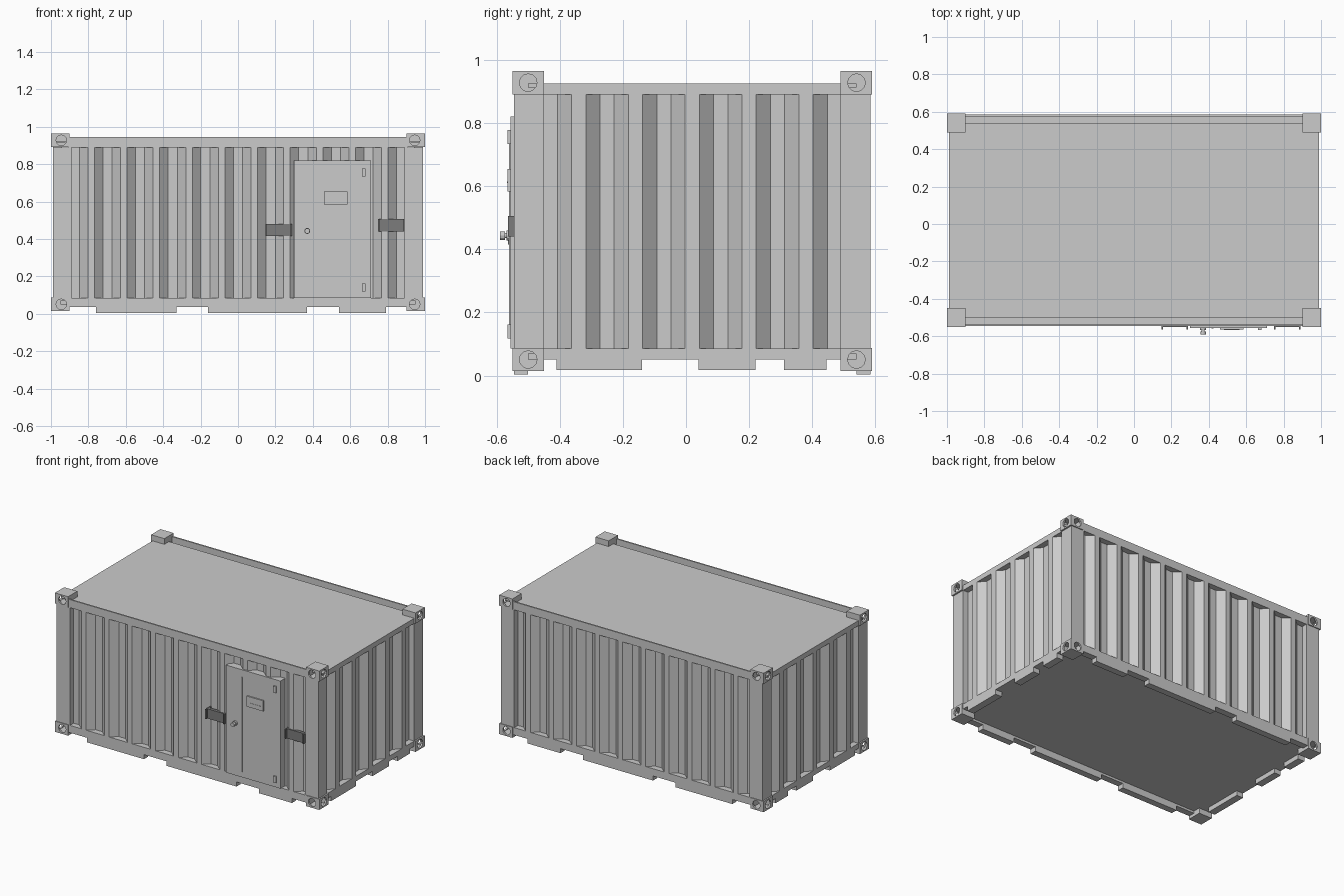
import bpy, bmesh
from math import pi
from mathutils import Matrix

if "Cube" in bpy.data.objects:
    bpy.data.objects.remove(bpy.data.objects["Cube"])

CY = 0.02            # centre of the body in y
HX, HY = 0.99, 0.565  # half sizes of the body
LO, HI = 0.085, 0.89  # wall bottom and top


def add_object(name, bm):
    me = bpy.data.meshes.new(name)
    bm.to_mesh(me)
    bm.free()
    ob = bpy.data.objects.new(name, me)
    bpy.context.collection.objects.link(ob)
    return ob


def put_box(bm, x, y, z):
    c = [(a + b) / 2 for a, b in (x, y, z)]
    s = [abs(b - a) for a, b in (x, y, z)]
    bmesh.ops.create_cube(bm, size=1, matrix=Matrix.Translation(c) @ Matrix.Diagonal((*s, 1)))


def boxes(name, *parts):
    bm = bmesh.new()
    for p in parts:
        put_box(bm, *p)
    return add_object(name, bm)


def put_cyl(bm, r, depth, axis, loc=(0, 0, 0), n=12):
    rot = Matrix.Rotation(pi / 2, 4, 'Y' if axis == 'X' else 'X')
    bmesh.ops.create_cone(bm, cap_ends=True, segments=n, radius1=r, radius2=r,
                          depth=depth, matrix=Matrix.Translation(loc) @ rot)


# Corner posts and ridged walls: one closed outline around all four sides, extruded upwards
def side(half, post, n, period, slope, flat, depth):
    """(along, inward) points of one wall, starting at its first corner"""
    pts = [(-half, 0), (-post, 0), (-post, depth)]
    width = 2 * slope + flat
    start = -((n - 1) * period + width) / 2
    for i in range(n):
        a = start + i * period
        pts += [(a, depth), (a + slope, 0), (a + slope + flat, 0), (a + width, depth)]
    return pts + [(post, depth), (post, 0)]


long_side = side(HX, 0.89, 10, 0.1745, 0.045, 0.035, 0.04)
short_side = side(HY, 0.47, 5, 0.18, 0.045, 0.045, 0.04)
outline = [(a, -HY + d) for a, d in long_side]
outline += [(HX - d, a) for a, d in short_side]
outline += [(-a, HY - d) for a, d in long_side]
outline += [(-HX + d, -a) for a, d in short_side]
bm = bmesh.new()
low = [bm.verts.new((x, y + CY, LO)) for x, y in outline]
top = [bm.verts.new((x, y + CY, HI)) for x, y in outline]
for i in range(len(low)):
    j = (i + 1) % len(low)
    bm.faces.new((low[i], low[j], top[j], top[i]))
add_object("corrugated_walls", bm)

# Roof and floor sheets
inner_y = (CY - 0.52, CY + 0.52)
boxes("roof", ((-HX, HX), inner_y, (0.912, 0.925)))
boxes("floor", ((-0.95, 0.95), inner_y, (0.05, 0.07)))

# Long rails: upper gutter with a raised lip, lower rail with hanging tabs
for s, tag in ((-1, "front"), (1, "back")):
    outer, lip, inner = CY + s * HY, CY + s * (HY - 0.01), CY + s * 0.52
    boxes(tag + "_top_rail",
          ((-0.905, 0.905), (outer, lip), (HI, 0.945)),
          ((-0.905, 0.905), (lip, inner), (HI, 0.9)),
          ((-0.905, 0.905), (inner, inner - s * 0.01), (HI, 0.92)))
    boxes(tag + "_bottom_rail",
          ((-0.905, 0.905), (outer, inner), (0.035, LO)),
          *[((a, b), (outer, inner), (0.004, 0.035))
            for a, b in ((-0.76, -0.33), (-0.16, 0.37), (0.54, 0.79))])

# End rails
for s, tag in ((-1, "left"), (1, "right")):
    outer, lip, inner = s * HX, s * (HX - 0.012), s * (HX - 0.05)
    boxes(tag + "_top_rail",
          ((outer, lip), (CY - 0.475, CY + 0.475), (HI, 0.924)),
          ((lip, inner), (CY - 0.47, CY + 0.47), (HI, 0.9)))
    boxes(tag + "_bottom_rail",
          ((outer, inner), (CY - 0.475, CY + 0.475), (0.05, LO)),
          *[((outer, inner), (a, b), (0.018, 0.05))
            for a, b in ((-0.41, -0.14), (0.04, 0.22), (0.31, 0.445))])

# Hollow corner castings with round holes on the two outer faces, cut once
casting = boxes("corner_casting", ((-0.05, 0.05), (-0.05, 0.05), (-0.0365, 0.0365)))
cutters = [boxes("cutter", ((-0.038, 0.038), (-0.038, 0.038), (-0.03, 0.03)))]
for axis, loc in (("X", (0.06, 0, 0)), ("Y", (-0.005, 0.06, 0))):
    bm = bmesh.new()
    put_cyl(bm, 0.028, 0.08, axis, loc)
    cutters.append(add_object("cutter", bm))
for c in cutters:
    c.hide_render = True
    m = casting.modifiers.new("cut", 'BOOLEAN')
    m.operation, m.solver, m.object = 'DIFFERENCE', 'EXACT', c
dg = bpy.context.evaluated_depsgraph_get()
mesh = bpy.data.meshes.new_from_object(casting.evaluated_get(dg))
for ob in cutters + [casting]:
    bpy.data.objects.remove(ob)

# Mirrored copies at the eight corners
for sx in (-1, 1):
    for sy in (-1, 1):
        me = mesh.copy()
        me.transform(Matrix.Diagonal((sx, sy, 1, 1)))
        if sx * sy < 0:
            me.flip_normals()
        for z in (0.0505, 0.9275):
            ob = bpy.data.objects.new("corner_casting", me)
            ob.location = (sx * 0.95, CY + sy * 0.52, z)
            bpy.context.collection.objects.link(ob)

# Door with vertical trim bar, sign plate and hinges
F = -0.556
boxes("door", ((0.30, 0.71), (F, -0.50), (LO, 0.82)))
boxes("door_trim_bar", ((0.414, 0.424), (F - 0.004, F + 0.01), (0.125, 0.77)))
boxes("door_plate", ((0.46, 0.585), (F - 0.009, F + 0.01), (0.583, 0.655)),
      ((0.48, 0.565), (F - 0.011, F), (0.61, 0.614)))
for z in (0.14, 0.755):
    boxes("door_hinge", ((0.662, 0.682), (F - 0.01, F + 0.01), (z - 0.022, z + 0.022)))

# Door knob
bm = bmesh.new()
put_cyl(bm, 0.016, 0.012, 'Y', (0.37, F - 0.006, 0.443))
put_cyl(bm, 0.008, 0.03, 'Y', (0.37, F - 0.012, 0.443))
put_cyl(bm, 0.014, 0.016, 'Y', (0.37, -0.582, 0.443))
add_object("door_knob", bm)

# Dark lock brackets either side of the door, with flanged ends
dark = bpy.data.materials.new("dark_metal")
dark.diffuse_color = (0.2, 0.2, 0.2, 1)
dark.use_nodes = True
dark.node_tree.nodes["Principled BSDF"].inputs["Base Color"].default_value = dark.diffuse_color
for tag, x0, z0 in (("left", 0.147, 0.415), ("right", 0.748, 0.44)):
    x1, z = x0 + 0.143, (z0, z0 + 0.066)
    ob = boxes(tag + "_lock_bracket",
               ((x0 + 0.008, x1 - 0.008), (-0.552, -0.53), z),
               ((x0, x0 + 0.008), (-0.564, -0.51), z),
               ((x1 - 0.008, x1), (-0.564, -0.51), z))
    ob.data.materials.append(dark)
